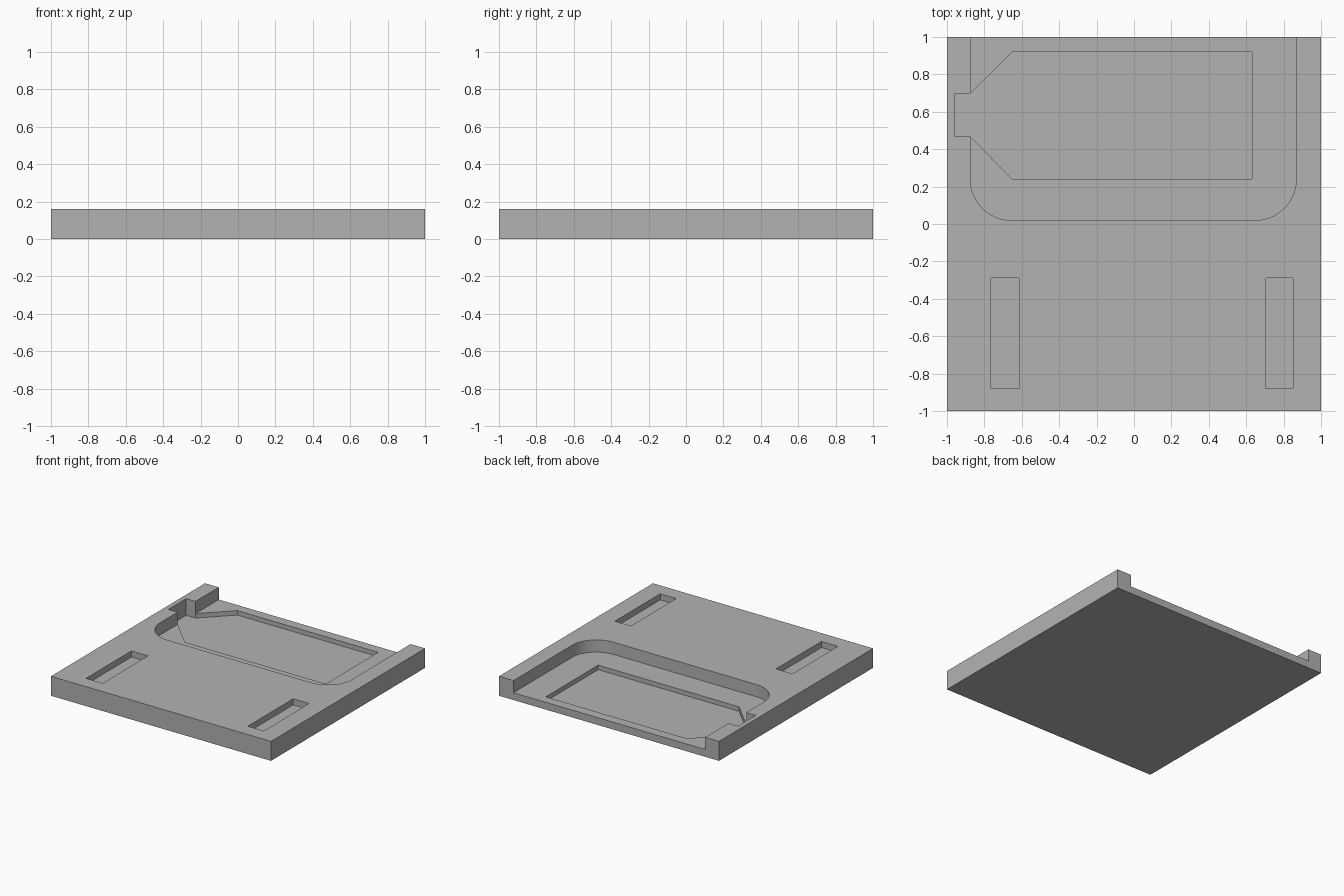
import bpy, bmesh, math

if "Cube" in bpy.data.objects:
    bpy.data.objects.remove(bpy.data.objects["Cube"])

TOP = 0.16

grey = bpy.data.materials.new("plain grey")
grey.diffuse_color = (0.448, 0.448, 0.448, 1)
grey.use_nodes = True
grey.node_tree.nodes["Principled BSDF"].inputs["Base Color"].default_value = grey.diffuse_color


def prism(name, outline, z0, z1):
    """Extrude a counter-clockwise outline from z0 up to z1."""
    bm = bmesh.new()
    face = bm.faces.new([bm.verts.new((x, y, z0)) for x, y in outline])
    top = bmesh.ops.extrude_face_region(bm, geom=[face])["geom"]
    bmesh.ops.translate(bm, vec=(0, 0, z1 - z0),
                        verts=[v for v in top if isinstance(v, bmesh.types.BMVert)])
    bmesh.ops.recalc_face_normals(bm, faces=bm.faces)
    mesh = bpy.data.meshes.new(name)
    bm.to_mesh(mesh)
    bm.free()
    mesh.materials.append(grey)
    obj = bpy.data.objects.new(name, mesh)
    bpy.context.collection.objects.link(obj)
    return obj


def rect(x0, x1, y0, y1):
    return [(x0, y0), (x1, y0), (x1, y1), (x0, y1)]


def arc(cx, cy, r, a0, a1, steps=14):
    return [(cx + r * math.cos(math.radians(a0 + (a1 - a0) * i / steps)),
             cy + r * math.sin(math.radians(a0 + (a1 - a0) * i / steps)))
            for i in range(steps + 1)]


# Square base plate
plate = prism("base_plate", rect(-1, 1, -1, 1), 0, TOP)

# Wide pocket, open at the back, with rounded front corners
L, R, F, RAD = -0.875, 0.868, 0.02, 0.22
wide = ([(R, 1.2), (L, 1.2)] + arc(L + RAD, F + RAD, RAD, 180, 270)
        + arc(R - RAD, F + RAD, RAD, 270, 360))

# Deeper pocket with tapered end and a side notch through the rim
deep = [(-0.65, 0.24), (0.63, 0.24), (0.63, 0.92), (-0.65, 0.92), (L, 0.698),
        (-0.96, 0.698), (-0.96, 0.467), (L, 0.467)]

cutters = [
    prism("wide_pocket_cutter", wide, 0.06, 0.3),
    prism("deep_pocket_cutter", deep, 0.023, 0.26),
    prism("left_slot_cutter", rect(-0.765, -0.615, -0.88, -0.29), 0.11, 0.3),
    prism("right_slot_cutter", rect(0.705, 0.85, -0.88, -0.29), 0.11, 0.3),
]

# Cut the recesses, then discard the cutters
bpy.context.view_layer.objects.active = plate
for cutter in cutters:
    mod = plate.modifiers.new(cutter.name, 'BOOLEAN')
    mod.operation = 'DIFFERENCE'
    mod.solver = 'EXACT'
    mod.object = cutter
    bpy.ops.object.modifier_apply(modifier=mod.name)
for cutter in cutters:
    bpy.data.objects.remove(cutter)

# Smooth the rounded corners, keep the other edges sharp
bpy.ops.object.select_all(action='DESELECT')
plate.select_set(True)
bpy.ops.object.shade_smooth_by_angle(angle=math.radians(30))
